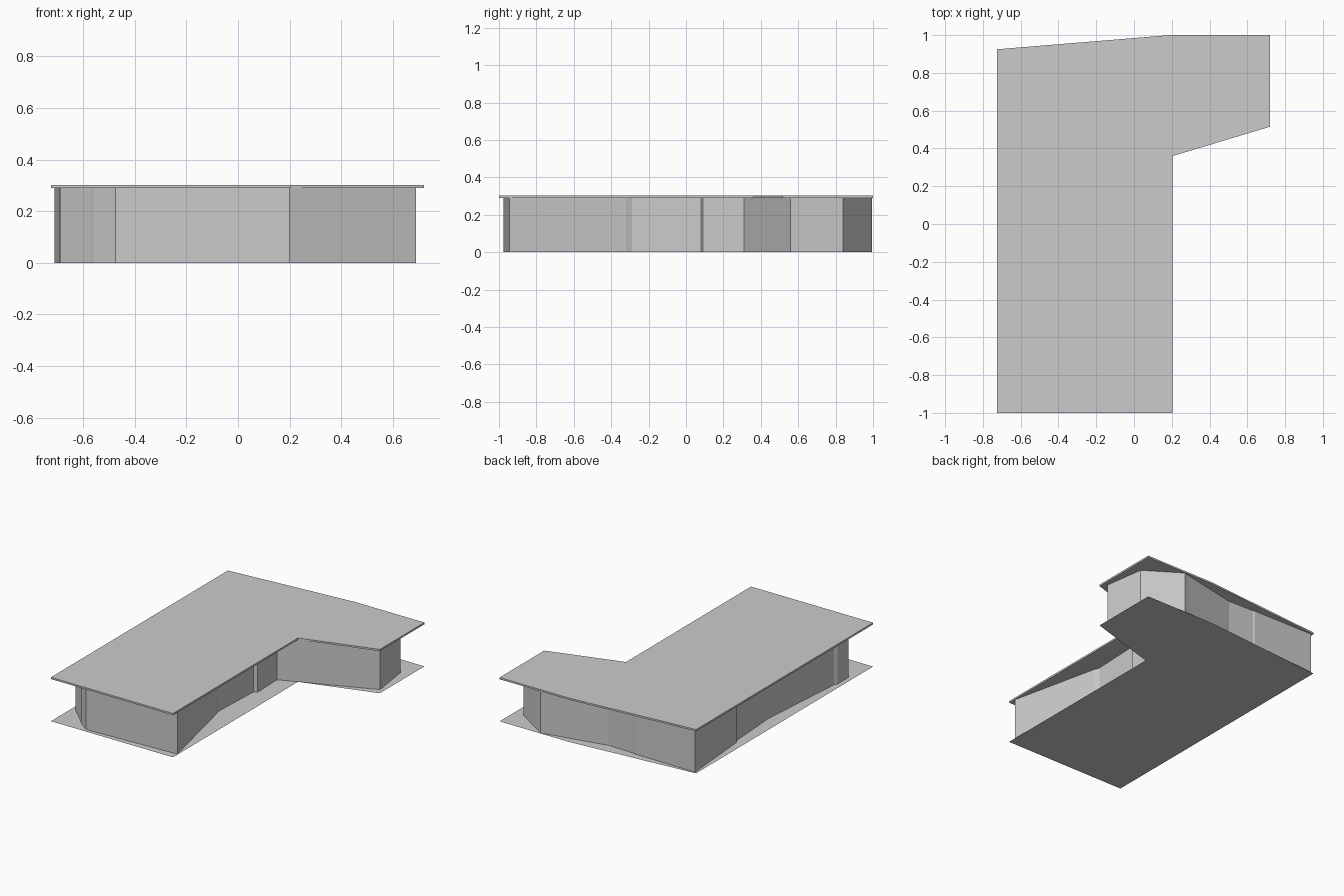
import bpy, bmesh

if "Cube" in bpy.data.objects:
    bpy.data.objects.remove(bpy.data.objects["Cube"])

SLAB = [(-0.725, -1), (0.205, -1), (0.205, 0.36), (0.72, 0.515),
        (0.72, 1), (0.19, 1), (-0.725, 0.925)]

# wall line, anticlockwise from the front left, with small jogs between panels
WALL = [(-0.475, -0.975), (0.2, -0.945), (0.06, -0.32), (0.047, -0.29),
        (0.063, 0.08), (0.087, 0.09), (0.08, 0.31), (0.69, 0.56),
        (0.65, 0.84), (0.41, 0.995), (0.37, 0.985), (-0.04, 0.9),
        (-0.235, 0.905), (-0.245, 0.91), (-0.71, 0.915),
        (-0.67, 0.41), (-0.655, 0.39), (-0.63, 0.0), (-0.68, -0.64),
        (-0.692, -0.66), (-0.69, -0.78), (-0.57, -0.895), (-0.56, -0.91)]


def outline_object(name, pts, z0, z1, caps=True):
    """Extrude an outline from z0 to z1 (a flat sheet when equal)."""
    bm = bmesh.new()
    low = [bm.verts.new((x, y, z0)) for x, y in pts]
    if z1 > z0:
        high = [bm.verts.new((x, y, z1)) for x, y in pts]
        n = len(pts)
        for i in range(n):
            j = (i + 1) % n
            bm.faces.new((low[i], low[j], high[j], high[i]))
        if caps:
            bm.faces.new(high)
    if caps:
        bm.faces.new(low[::-1])
    mesh = bpy.data.meshes.new(name)
    bm.to_mesh(mesh)
    bm.free()
    obj = bpy.data.objects.new(name, mesh)
    bpy.context.collection.objects.link(obj)
    return obj


# ground floor sheet, outer walls, flat overhanging roof
outline_object("floor_slab", SLAB, 0.0, 0.0)
outline_object("outer_walls", WALL, 0.0, 0.29, caps=False)
outline_object("roof_slab", SLAB, 0.29, 0.302)
